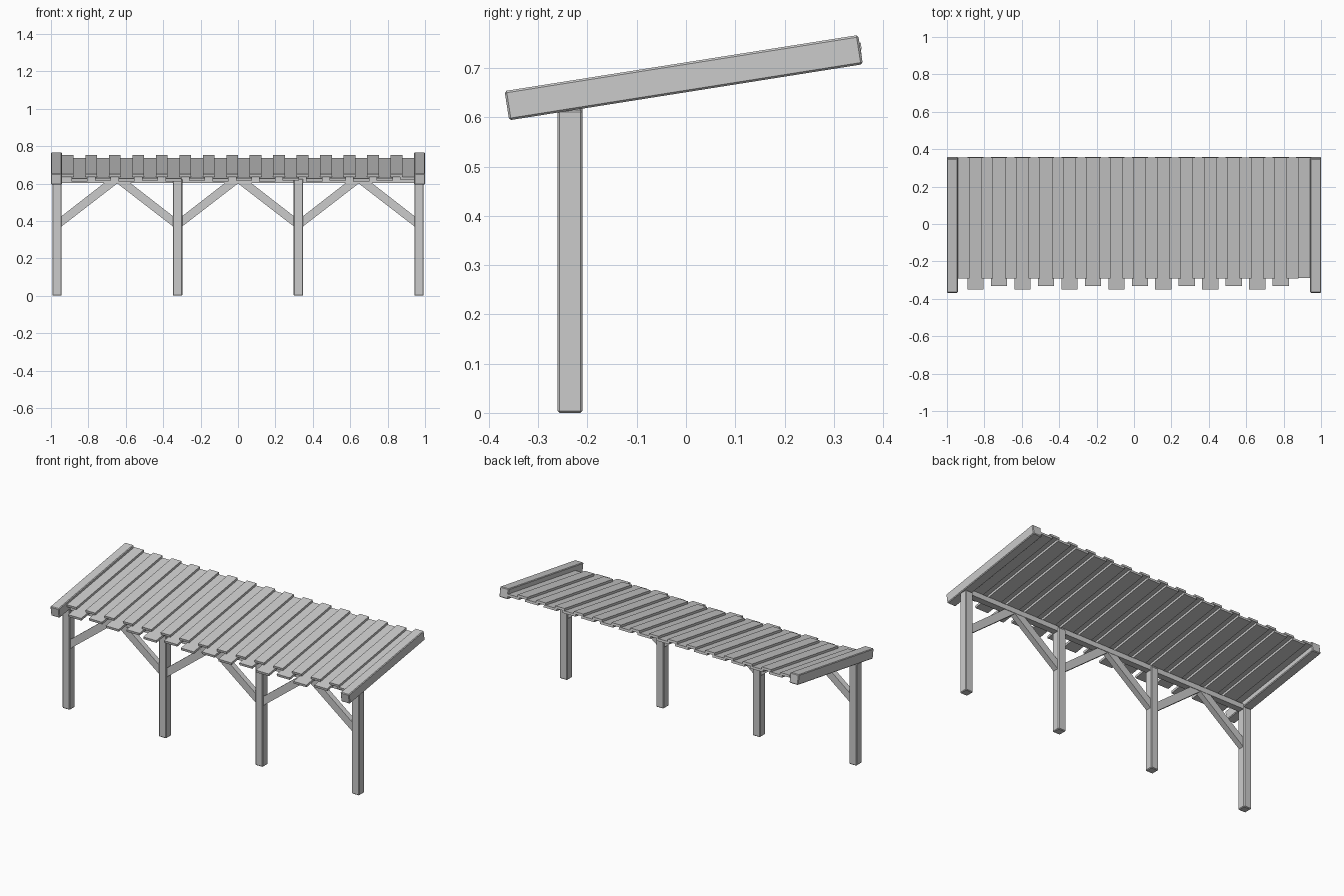
import bpy, bmesh, math
from mathutils import Matrix, Vector

if "Cube" in bpy.data.objects:
    bpy.data.objects.remove(bpy.data.objects["Cube"])

TILT = math.radians(9)
# roof frame: local origin lies on the underside of the side rails
ROOF = Matrix.Translation((0, 0, 0.651)) @ Matrix.Rotation(TILT, 4, 'X')


def finish(name, bm, bevel=0.0):
    bmesh.ops.recalc_face_normals(bm, faces=bm.faces)
    me = bpy.data.meshes.new(name)
    bm.to_mesh(me)
    bm.free()
    ob = bpy.data.objects.new(name, me)
    bpy.context.collection.objects.link(ob)
    if bevel:
        mod = ob.modifiers.new("edge_bevel", 'BEVEL')
        mod.width = bevel
        mod.segments = 1
    return ob


def box(name, x, y, z, bevel=0.0, matrix=None):
    """Box from (min, max) ranges, optionally placed in a tilted frame."""
    bm = bmesh.new()
    size = Vector((x[1] - x[0], y[1] - y[0], z[1] - z[0]))
    mid = Vector((sum(x) / 2, sum(y) / 2, sum(z) / 2))
    bmesh.ops.create_cube(bm, size=1)
    bmesh.ops.scale(bm, vec=size, verts=bm.verts)
    bmesh.ops.translate(bm, vec=mid, verts=bm.verts)
    if matrix:
        bm.transform(matrix)
    return finish(name, bm, bevel)


def brace(name, foot, apex, y):
    """Diagonal strut: vertical cut at the post, level cut at the beam."""
    d = 1 if apex > foot else -1
    pts = [(foot, 0.37), (apex, 0.608), (apex - d * 0.073, 0.608), (foot, 0.425)]
    bm = bmesh.new()
    face = bm.faces.new([bm.verts.new((px, y[0], pz)) for px, pz in pts])
    ext = bmesh.ops.extrude_face_region(bm, geom=[face])
    verts = [g for g in ext['geom'] if isinstance(g, bmesh.types.BMVert)]
    bmesh.ops.translate(bm, vec=(0, y[1] - y[0], 0), verts=verts)
    return finish(name, bm)


# posts
posts = [-0.968, -0.323, 0.323, 0.968]
for i, px in enumerate(posts):
    outer = i in (0, 3)
    box(f"post_{i + 1}", (px - 0.025, px + 0.025), (-0.261, -0.21),
        (0, 0.615 if outer else 0.625), 0.004)

# front beam carried by the posts
box("front_beam", (-0.95, 0.95), (-0.255, -0.216), (0.602, 0.632))

# diagonal braces, a pair meeting in the middle of each bay
for i in range(3):
    a, b = posts[i], posts[i + 1]
    mid = (a + b) / 2
    brace(f"brace_{i + 1}_left", a + 0.024, mid + 0.01, (-0.253, -0.218))
    brace(f"brace_{i + 1}_right", b - 0.024, mid - 0.01, (-0.252, -0.219))

# sloping side rails
for side, s in (("left", -1), ("right", 1)):
    xs = sorted((s * 0.942, s * 1.0))
    box(f"{side}_rail", xs, (-0.3635, 0.3635), (0, 0.06), 0.004, ROOF)

# roof planks: lower boards reach past the eave, upper boards cover the joints
COUNT = 30
W = 1.884 / COUNT
for k in range(COUNT):
    x0 = -0.942 + k * W
    if k % 2 == 0:
        box(f"upper_plank_{k // 2 + 1}", (x0, x0 + W), (-0.287, 0.366),
            (0.030, 0.044), 0, ROOF)
    else:
        front = -0.35 if k % 4 == 1 else -0.33
        if k == COUNT - 1:
            front = -0.287
        box(f"lower_plank_{k // 2 + 1}", (x0 - 0.012, min(x0 + W + 0.012, 0.945)),
            (front, 0.364), (0.016, 0.030), 0, ROOF)
